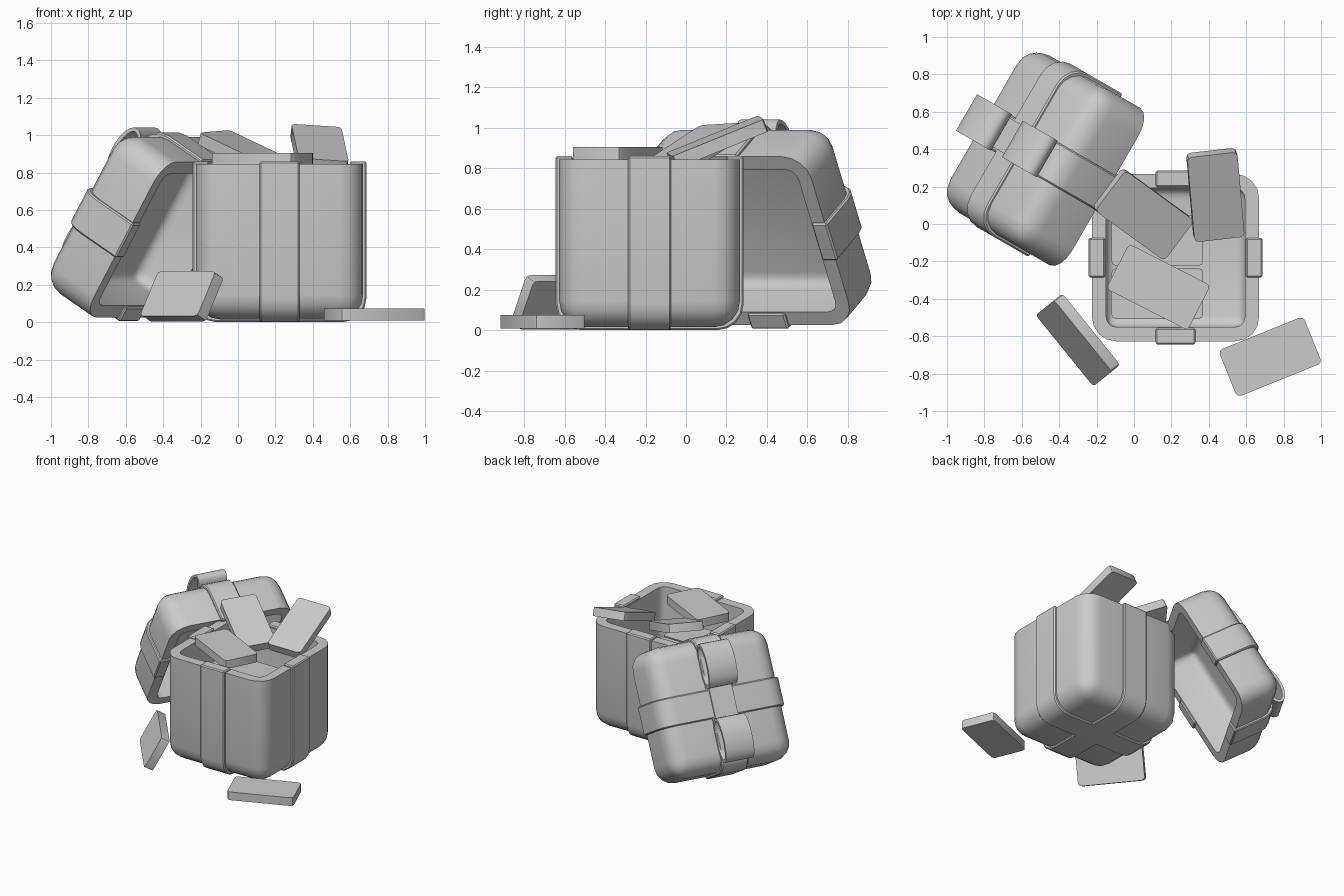
import bpy
import bmesh
import math
from mathutils import Matrix, Vector, Euler

cube = bpy.data.objects.get("Cube")
if cube:
    bpy.data.objects.remove(cube, do_unlink=True)

GREY = (0.6, 0.6, 0.6, 1.0)
mat = bpy.data.materials.new("plain grey")
mat.use_nodes = True
mat.diffuse_color = GREY
mat.node_tree.nodes["Principled BSDF"].inputs["Base Color"].default_value = GREY


def finish(name, bm, matrix, thickness=0, bevel=0):
    """Turn a bmesh into a shaded object, with optional wall and edge bevel."""
    mesh = bpy.data.meshes.new(name)
    bm.to_mesh(mesh)
    bm.free()
    mesh.materials.append(mat)
    ob = bpy.data.objects.new(name, mesh)
    bpy.context.collection.objects.link(ob)
    ob.matrix_world = matrix
    bpy.ops.object.select_all(action='DESELECT')
    bpy.context.view_layer.objects.active = ob
    ob.select_set(True)
    if thickness:
        wall = ob.modifiers.new("wall", 'SOLIDIFY')
        wall.thickness = thickness
        wall.offset = -1
        wall.use_even_offset = True
        bpy.ops.object.modifier_apply(modifier=wall.name)
    if bevel:
        edge = ob.modifiers.new("edge", 'BEVEL')
        edge.width = bevel
        edge.segments = 1
        edge.limit_method = 'ANGLE'
        edge.angle_limit = math.radians(50)
        bpy.ops.object.modifier_apply(modifier=edge.name)
    bpy.ops.object.shade_smooth_by_angle(angle=math.radians(35))


def block(size):
    bm = bmesh.new()
    bmesh.ops.create_cube(bm, size=1)
    bmesh.ops.scale(bm, vec=size, verts=bm.verts)
    return bm


def is_upright(edge):
    a, b = (v.co for v in edge.verts)
    return abs(a.z - b.z) > 1e-4


def shell(name, matrix, half, depth, radius):
    """Hollow rounded cap, open at local z = 0 and closed at depth."""
    bm = block((2 * half, 2 * half, depth))
    bmesh.ops.translate(bm, vec=(0, 0, depth / 2), verts=bm.verts)
    edges = [e for e in bm.edges
             if is_upright(e) or all(v.co.z > depth / 2 for v in e.verts)]
    bmesh.ops.bevel(bm, geom=edges, offset=radius, segments=4,
                    profile=0.5, affect='EDGES')
    mouth = [f for f in bm.faces if all(v.co.z < 1e-4 for v in f.verts)]
    bmesh.ops.delete(bm, geom=mouth, context='FACES')
    finish(name, bm, matrix, thickness=0.075)


def strip(name, matrix, path, width, thickness, closed=False, bevel=0):
    """Band following a path in local xz, extended along local y."""
    bm = bmesh.new()
    rows = [[bm.verts.new((x, s * width / 2, z)) for s in (-1, 1)] for x, z in path]
    pairs = list(zip(rows, rows[1:]))
    if closed:
        pairs.append((rows[-1], rows[0]))
    for a, b in pairs:
        bm.faces.new((a[0], b[0], b[1], a[1]))
    finish(name, bm, matrix, thickness, bevel)


def arch(half, low, high, radius, steps=4):
    """Inverted U with rounded corners, from left foot to right foot."""
    arc = []
    for i in range(steps + 1):
        t = math.pi / 2 * i / steps
        arc.append((half - radius + radius * math.sin(t),
                    high - radius + radius * math.cos(t)))
    left = [(-x, z) for x, z in reversed(arc)]
    return [(-half, low)] + left + arc + [(half, low)]


def wrapped_cap(name, matrix, half, depth):
    """Rounded cap with two crossing ribbons."""
    shell(name, matrix, half, depth, 0.13)
    path = arch(half + 0.018, -0.015, depth + 0.015, 0.13)
    for label, turn in (("long", 0), ("cross", math.pi / 2)):
        strip(f"{name}_{label}_ribbon", matrix @ Matrix.Rotation(turn, 4, 'Z'),
              path, 0.212, 0.088, bevel=0.008)


# Box, standing with its mouth up
box_frame = Matrix.Translation((0.222, -0.18, 0.845)) @ Matrix.Rotation(math.pi, 4, 'X')
wrapped_cap("box", box_frame, 0.447, 0.83)

# Lid, leaning on the rear corner of the box
lean, turn = math.radians(31), math.radians(-30)
out = Vector((math.cos(turn), math.sin(turn), 0))
up = Vector((0, 0, 1))
axis_x = out * math.sin(lean) + up * math.cos(lean)
axis_z = up * math.sin(lean) - out * math.cos(lean)
axis_y = axis_z.cross(axis_x)
lid_frame = (Matrix.Translation((-0.368, 0.292, 0.442))
             @ Matrix((axis_x, axis_y, axis_z)).transposed().to_4x4())
wrapped_cap("lid", lid_frame, 0.485, 0.355)

# Bow loops and flat knot on the lid
for side, label in ((1, "upper"), (-1, "lower")):
    loop = []
    for i in range(24):
        t = -2 * math.pi * i / 24
        loop.append((side * 0.275 + 0.165 * math.cos(t), 0.42 + 0.078 * math.sin(t)))
    strip(f"{label}_bow_loop", lid_frame, loop, 0.225, 0.02, closed=True)
finish("bow_knot", block((0.26, 0.18, 0.02)),
       lid_frame @ Matrix.Translation((0, 0, 0.372)))


def bundle(name, location, angles):
    """Flat block with small chamfered corners."""
    bm = block((0.49, 0.27, 0.065))
    bmesh.ops.bevel(bm, geom=[e for e in bm.edges if is_upright(e)],
                    offset=0.024, segments=2, profile=0.5, affect='EDGES')
    spin = Euler([math.radians(a) for a in angles], 'XYZ').to_matrix().to_4x4()
    finish(name, bm, Matrix.Translation(location) @ spin)


# Loose bundles on the ground and on the rim
bundle("ground_bundle", (0.728, -0.71, 0.042), (0, 0, 22))
bundle("leaning_bundle", (-0.30, -0.62, 0.138), (62, 0, -51))
bundle("front_rim_bundle", (0.13, -0.337, 0.873), (0, 0, -27))
bundle("right_rim_bundle", (0.435, 0.155, 0.93), (4, -22, 95))
bundle("left_rim_bundle", (0.05, 0.052, 0.902), (3, 21, -36))

# Stacked bundles inside the box
for level in range(8):
    for label, y in (("front", -0.372), ("rear", -0.088)):
        bundle(f"{label}_stack_bundle_{level}", (0.125, y, 0.125 + level * 0.067), (0, 0, 0))
